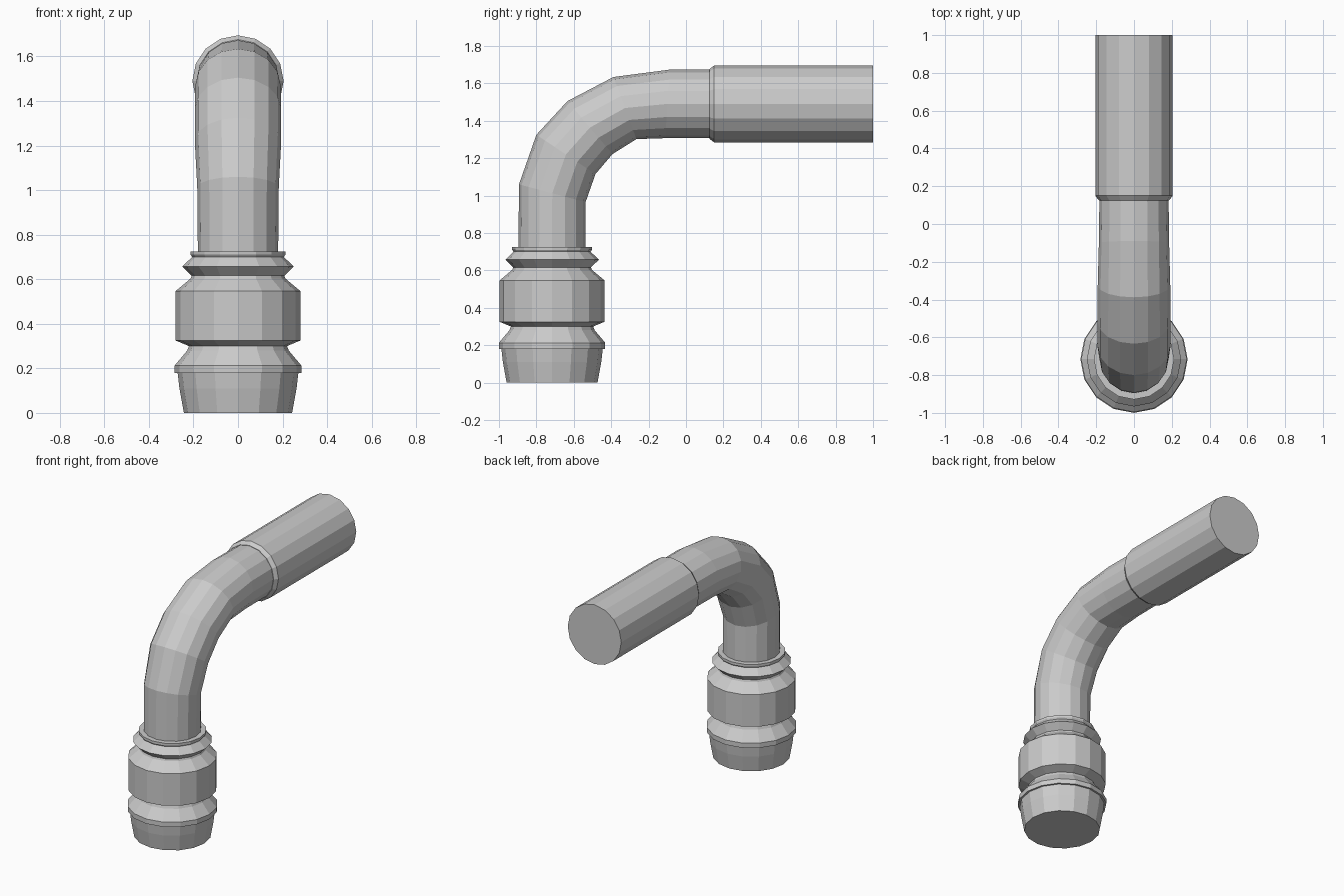
import bpy, bmesh
from math import sin, cos, pi
from mathutils import Vector

if "Cube" in bpy.data.objects:
    bpy.data.objects.remove(bpy.data.objects["Cube"])

SIDES = 16
BASE_Y = -0.716


def loft(name, rings):
    """Skin capped 16-sided rings; each ring is (outer point yz, inner point yz, half width x)."""
    bm = bmesh.new()
    loops = []
    for outer, inner, width in rings:
        o, i = Vector((0, *outer)), Vector((0, *inner))
        mid, half = (o + i) / 2, (o - i) / 2
        loops.append([bm.verts.new(mid + half * cos(2 * pi * k / SIDES)
                                   + Vector((width * sin(2 * pi * k / SIDES), 0, 0)))
                      for k in range(SIDES)])
    for a, b in zip(loops, loops[1:]):
        for k in range(SIDES):
            n = (k + 1) % SIDES
            bm.faces.new((a[k], a[n], b[n], b[k]))
    bm.faces.new(loops[0])
    bm.faces.new(loops[-1])
    bmesh.ops.recalc_face_normals(bm, faces=bm.faces)
    mesh = bpy.data.meshes.new(name)
    bm.to_mesh(mesh)
    bm.free()
    obj = bpy.data.objects.new(name, mesh)
    bpy.context.collection.objects.link(obj)
    return obj


def flat_ring(r, z):
    return ((BASE_Y - r, z), (BASE_Y + r, z), r)


def upright_ring(r, y, z=1.49):
    return ((y, z + r), (y, z - r), r)


# Ribbed connector: (radius, height) profile
profile = [(.243, 0), (.263, .11), (.271, .18), (.284, .18), (.284, .213),
           (.228, .28), (.22, .30), (.28, .325), (.28, .547), (.213, .603),
           (.208, .616), (.25, .657), (.206, .70), (.213, .71), (.213, .725),
           (.18, .725)]
loft("ribbed_connector", [flat_ring(r, z) for r, z in profile])

# Bent tube running into the thicker outlet sleeve
bend = [
    ((-.893, 1.06), (-.537, .965), .183),
    ((-.80, 1.325), (-.484, 1.115), .194),
    ((-.634, 1.505), (-.393, 1.222), .194),
    ((-.388, 1.634), (-.265, 1.302), .192),
    ((-.09, 1.673), (-.11, 1.307), .186),
]
loft("bent_tube", [flat_ring(.18, .70)] + bend + [upright_ring(.183, .14)])

# Outlet sleeve with a chamfered lip
loft("outlet_sleeve", [upright_ring(.186, .125), upright_ring(.205, .15),
                       upright_ring(.205, 1.0)])
